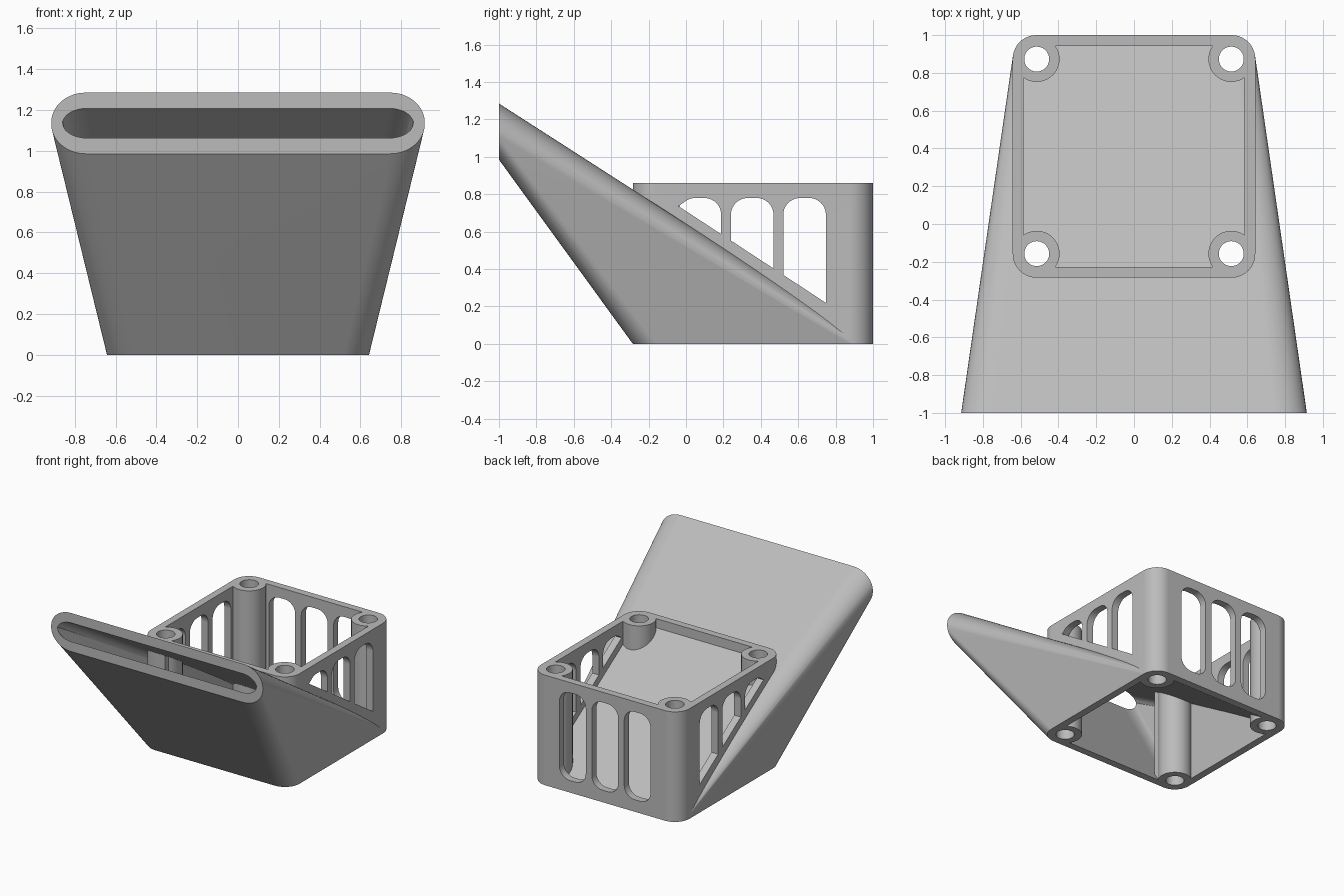
import bpy, bmesh
from math import sin, cos, pi
from mathutils import Vector

if "Cube" in bpy.data.objects:
    bpy.data.objects.remove(bpy.data.objects["Cube"])

# Main sizes
CY, HALF, WALL, TOP = 0.358, 0.642, 0.057, 0.86
POST = 0.515
MOUTH_Y, MOUTH_Z = -1.0, 1.135

gray = bpy.data.materials.new("plain_gray")
gray.use_nodes = True
gray.diffuse_color = (0.5, 0.5, 0.5, 1)
gray.node_tree.nodes["Principled BSDF"].inputs["Base Color"].default_value = gray.diffuse_color


def rounded(cx, cy, hx, hy, rx, ry, steps=10):
    """Rounded rectangle as 2D points."""
    pts = []
    for q, (sx, sy) in enumerate([(1, 1), (-1, 1), (-1, -1), (1, -1)]):
        for i in range(steps + 1):
            a = (q + i / steps) * pi / 2
            pts.append((cx + sx * (hx - rx) + rx * cos(a),
                        cy + sy * (hy - ry) + ry * sin(a)))
    return pts


def solid(name, loop_a, loop_b):
    """Convex solid spanning two loops."""
    bm = bmesh.new()
    for p in list(loop_a) + list(loop_b):
        bm.verts.new(p)
    bmesh.ops.remove_doubles(bm, verts=bm.verts, dist=1e-5)
    bmesh.ops.convex_hull(bm, input=bm.verts)
    loose = [v for v in bm.verts if not v.link_faces]
    bmesh.ops.delete(bm, geom=loose, context='VERTS')
    bmesh.ops.dissolve_limit(bm, angle_limit=0.001, verts=bm.verts, edges=bm.edges)
    bmesh.ops.recalc_face_normals(bm, faces=bm.faces)
    mesh = bpy.data.meshes.new(name)
    bm.to_mesh(mesh)
    bm.free()
    mesh.materials.append(gray)
    ob = bpy.data.objects.new(name, mesh)
    bpy.context.collection.objects.link(ob)
    return ob


def prism(name, profile, axis, lo, hi):
    """Extrude a 2D profile along one axis."""
    def place(t):
        out = []
        for p in profile:
            v = list(p)
            v.insert(axis, t)
            out.append(Vector(v))
        return out
    return solid(name, place(lo), place(hi))


def combine(target, other, operation, keep=False):
    """Apply a boolean and, unless kept, drop the helper."""
    mod = target.modifiers.new("combine", 'BOOLEAN')
    mod.object, mod.operation, mod.solver = other, operation, 'EXACT'
    bpy.context.view_layer.objects.active = target
    bpy.ops.object.modifier_apply(modifier=mod.name)
    if not keep:
        bpy.data.objects.remove(other)


def duct_loops(half, r, mouth_x, mouth_z, rx, rz):
    base = [Vector((x, y, 0)) for x, y in rounded(0, CY, half, half, r, r)]
    mouth = [Vector((x, MOUTH_Y, z)) for x, z in rounded(0, MOUTH_Z, mouth_x, mouth_z, rx, rz)]
    return base, mouth


# Duct: square base lofted to a flat wide mouth
base, mouth = duct_loops(HALF, 0.125, 0.915, 0.15, 0.17, 0.145)
body = solid("vented_duct", base, mouth)
base, mouth = duct_loops(HALF - WALL, 0.07, 0.857, 0.073, 0.12, 0.07)
inner = solid("duct_cavity", [b + (b - m) * 0.02 for b, m in zip(base, mouth)],
              [m + (m - b) * 0.02 for b, m in zip(base, mouth)])
combine(body, inner, 'DIFFERENCE', keep=True)

# Upright square frame
frame = prism("frame", rounded(0, CY, HALF, HALF, 0.125, 0.125), 2, 0, TOP)
room = HALF - WALL
combine(frame, prism("room", rounded(0, CY, room, room, 0.01, 0.01, 1), 2, -0.1, TOP + 0.1), 'DIFFERENCE')

# Passage through the front wall, kept within the duct
passage = prism("passage", [(-0.43, -0.35), (0.43, -0.35), (0.43, -0.2), (-0.43, -0.2)], 2, -0.1, TOP + 0.1)
combine(passage, inner, 'INTERSECT')
combine(frame, passage, 'DIFFERENCE')

# Vent slots: side ones end on the slope, back ones are rounded at both ends
for k in (-1, 0, 1):
    side = rounded(CY + 0.28 * k - 0.004, 0.29, 0.114, 0.49, 0.09, 0.09)
    side = [(y, max(z, 0.71 - 0.656 * y)) for y, z in side]
    combine(frame, prism("side_slot", side, 0, -1, 1), 'DIFFERENCE')
    back = rounded(0.28 * k, 0.437, 0.114, 0.343, 0.09, 0.09)
    combine(frame, prism("back_slot", back, 1, 0.85, 1.1), 'DIFFERENCE')

combine(body, frame, 'UNION')

# Corner screw posts, then their holes
for radius, lo, hi, op in ((0.121, 0, TOP, 'UNION'), (0.066, -0.1, TOP + 0.1, 'DIFFERENCE')):
    for sx in (-1, 1):
        for sy in (-1, 1):
            ring = rounded(sx * POST, CY + sy * POST, radius, radius, radius, radius)
            combine(body, prism("post", ring, 2, lo, hi), op)

# Smooth shading with crisp edges
bpy.ops.object.select_all(action='DESELECT')
body.select_set(True)
bpy.context.view_layer.objects.active = body
bpy.ops.object.shade_smooth_by_angle(angle=0.5)
weighted = body.modifiers.new("weighted_normals", 'WEIGHTED_NORMAL')
weighted.keep_sharp = True
